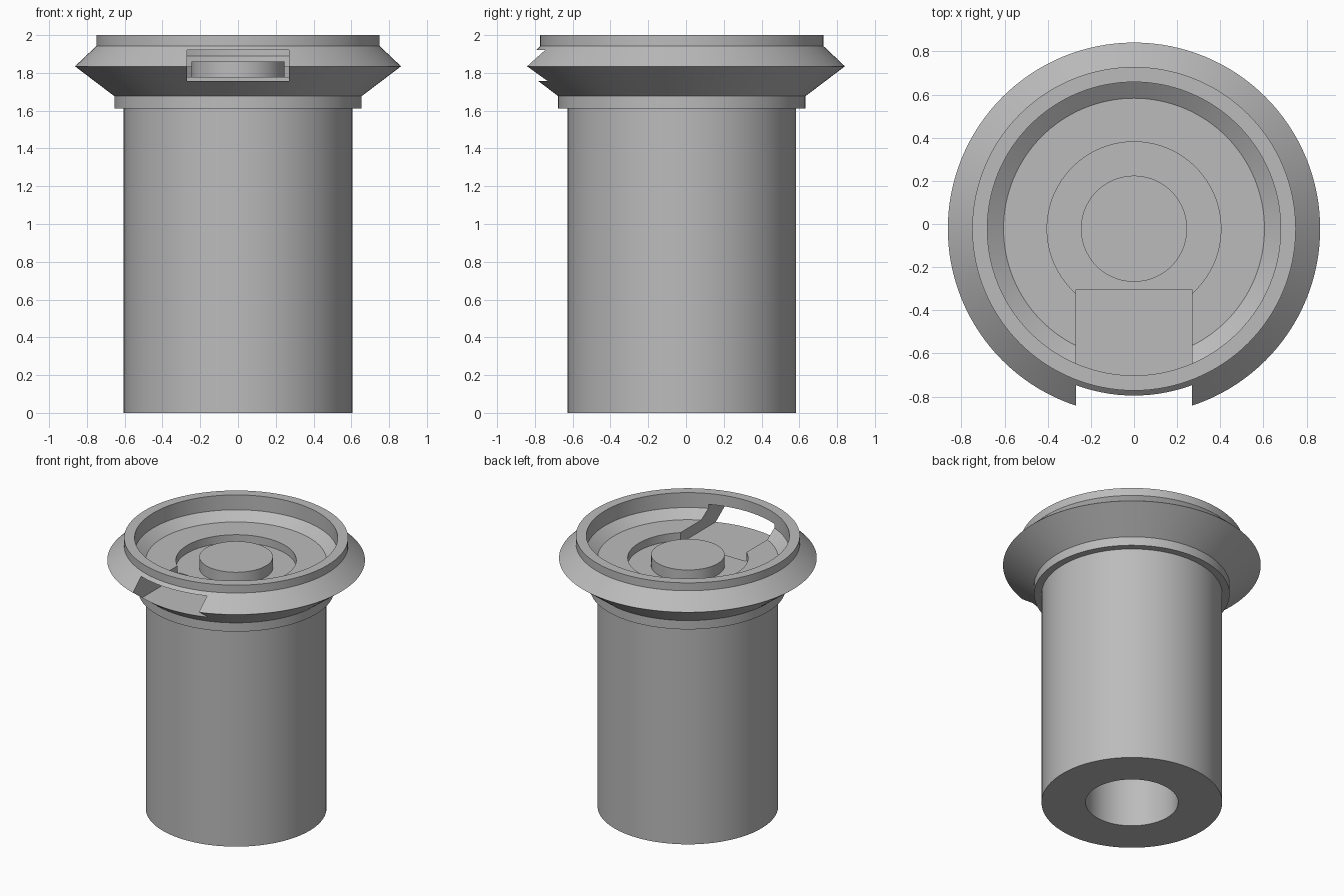
import bpy, math

if "Cube" in bpy.data.objects:
    bpy.data.objects.remove(bpy.data.objects["Cube"])

CY = -0.022      # axis of revolution, offset in y
SEGMENTS = 128

grey = bpy.data.materials.new("plain grey")
grey.diffuse_color = (0.5, 0.5, 0.5, 1)
grey.use_nodes = True
grey.node_tree.nodes["Principled BSDF"].inputs["Base Color"].default_value = grey.diffuse_color


def lathe(name, profile):
    """Revolve an (r, z) profile that starts and ends on the axis."""
    verts, rings, faces = [], [], []
    for r, z in profile:
        n = SEGMENTS if r > 0 else 1
        rings.append([len(verts) + i for i in range(n)])
        for i in range(n):
            a = 2 * math.pi * i / SEGMENTS
            verts.append((r * math.cos(a), CY + r * math.sin(a), z))
    for a, b in zip(rings, rings[1:]):
        for i in range(SEGMENTS):
            j = (i + 1) % SEGMENTS
            if len(a) == 1:
                faces.append((a[0], b[j], b[i]))
            elif len(b) == 1:
                faces.append((a[i], a[j], b[0]))
            else:
                faces.append((a[i], a[j], b[j], b[i]))
    mesh = bpy.data.meshes.new(name)
    mesh.from_pydata(verts, [], faces)
    mesh.materials.append(grey)
    obj = bpy.data.objects.new(name, mesh)
    bpy.context.collection.objects.link(obj)
    return obj


# Stem, flared collar and recessed top in one turned solid
body = lathe("turned_body", [
    (0, 1.6), (0.31, 1.6), (0.31, 0),                     # bore
    (0.605, 0), (0.605, 1.612),                           # stem
    (0.655, 1.612), (0.655, 1.677),                       # collar
    (0.863, 1.835), (0.75, 1.942), (0.75, 2.0),           # flared rim
    (0.68, 2.0), (0.68, 1.89), (0.605, 1.835),            # lip and funnel
    (0.403, 1.835), (0.403, 1.777),                       # shelf and groove
    (0.246, 1.777), (0.246, 1.86), (0, 1.86),             # centre plug
])

# Rectangular window through the front of the rim
bpy.ops.mesh.primitive_cube_add(size=1, location=(0, -0.653, 1.8385))
cutter = bpy.context.object
cutter.name = "window_cutter"
cutter.scale = (0.54, 0.7, 0.163)
cutter.data.materials.append(grey)
cutter.hide_render = True
cutter.hide_set(True)

cut = body.modifiers.new("window", "BOOLEAN")
cut.operation = "DIFFERENCE"
cut.solver = "EXACT"
cut.object = cutter

bpy.context.view_layer.objects.active = body
body.select_set(True)
bpy.ops.object.modifier_apply(modifier="window")
bpy.data.objects.remove(cutter)
bpy.ops.object.shade_smooth_by_angle(angle=math.radians(25))
